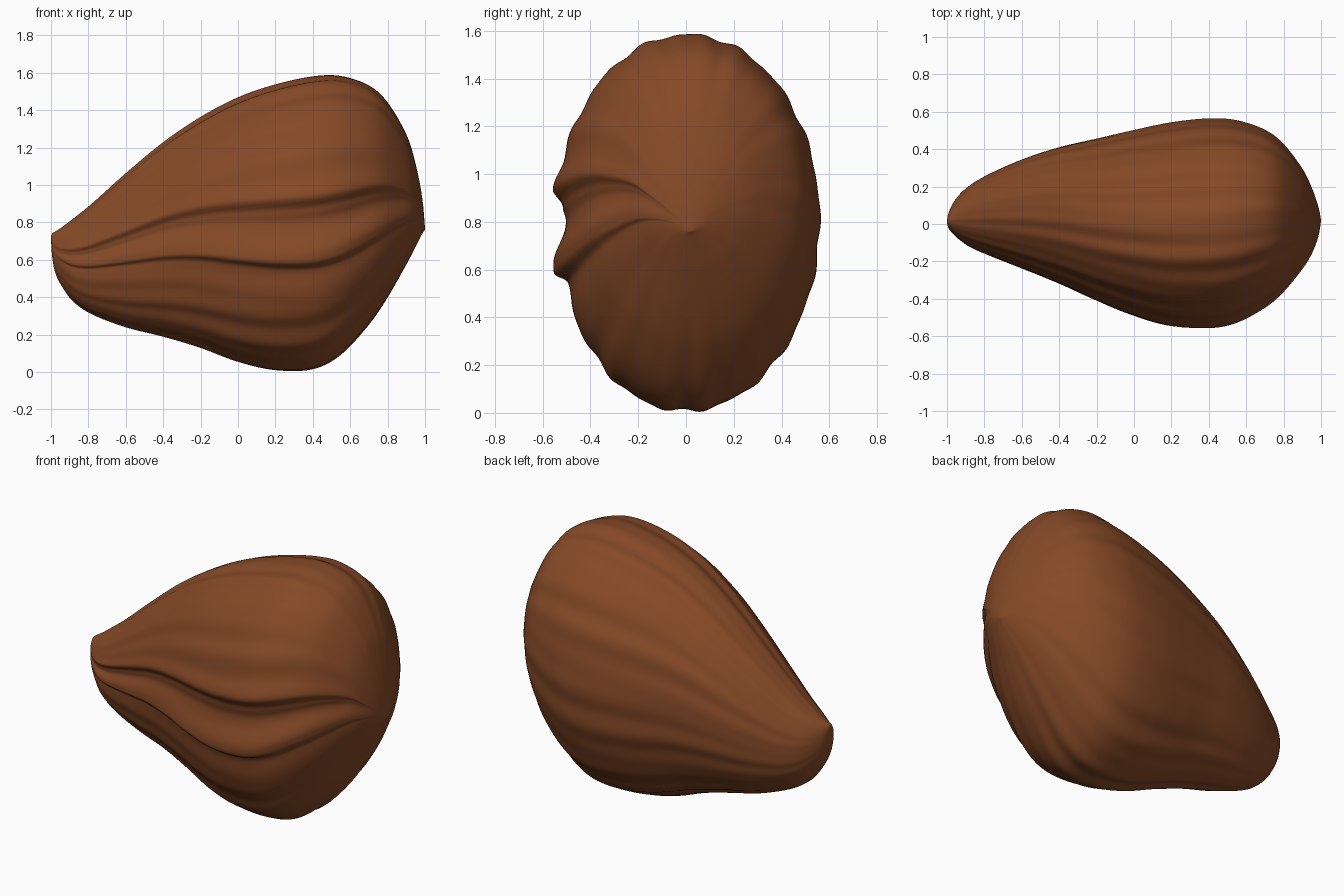
import bpy, bmesh, math
from mathutils import Vector

if "Cube" in bpy.data.objects:
    bpy.data.objects.remove(bpy.data.objects["Cube"])

# Seed outline along its length: x, top z, bottom z, back y, front y
ROWS = [
    (-1.00, .725, .715, .020, .010), (-.993, .74, .61, .055, -.02), (-.975, .752, .525, .098, -.045),
    (-.94, .775, .455, .150, -.078), (-.88, .82, .375, .205, -.12), (-.78, .90, .308, .265, -.165),
    (-.60, 1.06, .24, .345, -.238), (-.40, 1.225, .19, .41, -.32), (-.20, 1.36, .13, .455, -.41),
    (0, 1.465, .055, .50, -.49), (.20, 1.535, .012, .54, -.545), (.40, 1.578, .018, .56, -.555),
    (.55, 1.58, .095, .55, -.525), (.70, 1.53, .255, .50, -.445), (.80, 1.44, .40, .425, -.36),
    (.90, 1.27, .575, .295, -.24), (.95, 1.11, .67, .195, -.16), (.985, .93, .738, .095, -.07),
    (1.0, .765, .76, .022, .018)]
SIDES, STEPS = 288, 7


def spline(rows, i, t):
    p = [rows[max(0, min(len(rows) - 1, k))] for k in (i - 1, i, i + 1, i + 2)]
    return [.5 * (2 * b + (c - a) * t + (2 * a - 5 * b + 4 * c - d) * t * t
                  + (3 * b - a - 3 * c + d) * t ** 3) for a, b, c, d in zip(*p)]


def ramp(keys, s):
    # smooth interpolation through descending (position, value) keys
    for (a, va), (b, vb) in zip(keys, keys[1:]):
        if s >= b:
            u = (a - s) / (a - b)
            u = u * u * (3 - 2 * u)
            return va + (vb - va) * u
    return keys[-1][1]


def groove(s, x):
    # two lips with a valley between them, running along the front
    k = (x + 1) / 2
    up, low = .27 - .15 * k, -.08 - .25 * k
    return ramp([(1.01, 0), (up + .16, -.012), (up + .015, .018), (up - .06, -.07),
                 (up - .14, -.10), (low + .03, .012), (low - .005, .018),
                 (low - .08, -.055), (low - .30, -.025), (-1.01, 0)], s)


def ring(row):
    x, top, bot, back, front = row
    zc, h = (top + bot) / 2, (top - bot) / 2
    fade = max(0, 1 - x * x) ** .5
    pts = []
    for j in range(SIDES):
        a = 2 * math.pi * j / SIDES
        c, s = math.cos(a), math.sin(a)
        # faint lengthwise wrinkles
        r = 1 + fade * (.008 * math.sin(17 * a + 1.5 * x) + .005 * math.sin(26 * a + 2))
        if c < 0:
            r += groove(s, x) * min(1, -c * 4) * min(1, fade * 2)
        yc = (back + front) / 2
        w = (back - front) / 2
        pts.append(Vector((x, yc + w * c * r, max(0, zc + h * s * r))))
    return pts


# Seed body, lofted from rings
bm = bmesh.new()
loops = []
for i in range(len(ROWS) - 1):
    for n in range(STEPS):
        if i == 0 and n == 0:
            continue
        loops.append([bm.verts.new(p) for p in ring(spline(ROWS, i, n / STEPS))])
for A, B in zip(loops, loops[1:]):
    for j in range(SIDES):
        k = (j + 1) % SIDES
        bm.faces.new((A[j], A[k], B[k], B[j]))
for x, z, L in ((-1, .72, loops[0]), (1, .763, loops[-1])):
    tip = bm.verts.new((x, .018, z))
    for j in range(SIDES):
        bm.faces.new((tip, L[j], L[(j + 1) % SIDES]))
bmesh.ops.recalc_face_normals(bm, faces=bm.faces)
for f in bm.faces:
    f.smooth = True
mesh = bpy.data.meshes.new("seed")
bm.to_mesh(mesh)
bm.free()
seed = bpy.data.objects.new("seed", mesh)
bpy.context.collection.objects.link(seed)

brown = bpy.data.materials.new("warm brown")
brown.diffuse_color = (.235, .067, .02, 1)
brown.use_nodes = True
brown.node_tree.nodes["Principled BSDF"].inputs["Base Color"].default_value = brown.diffuse_color
mesh.materials.append(brown)
